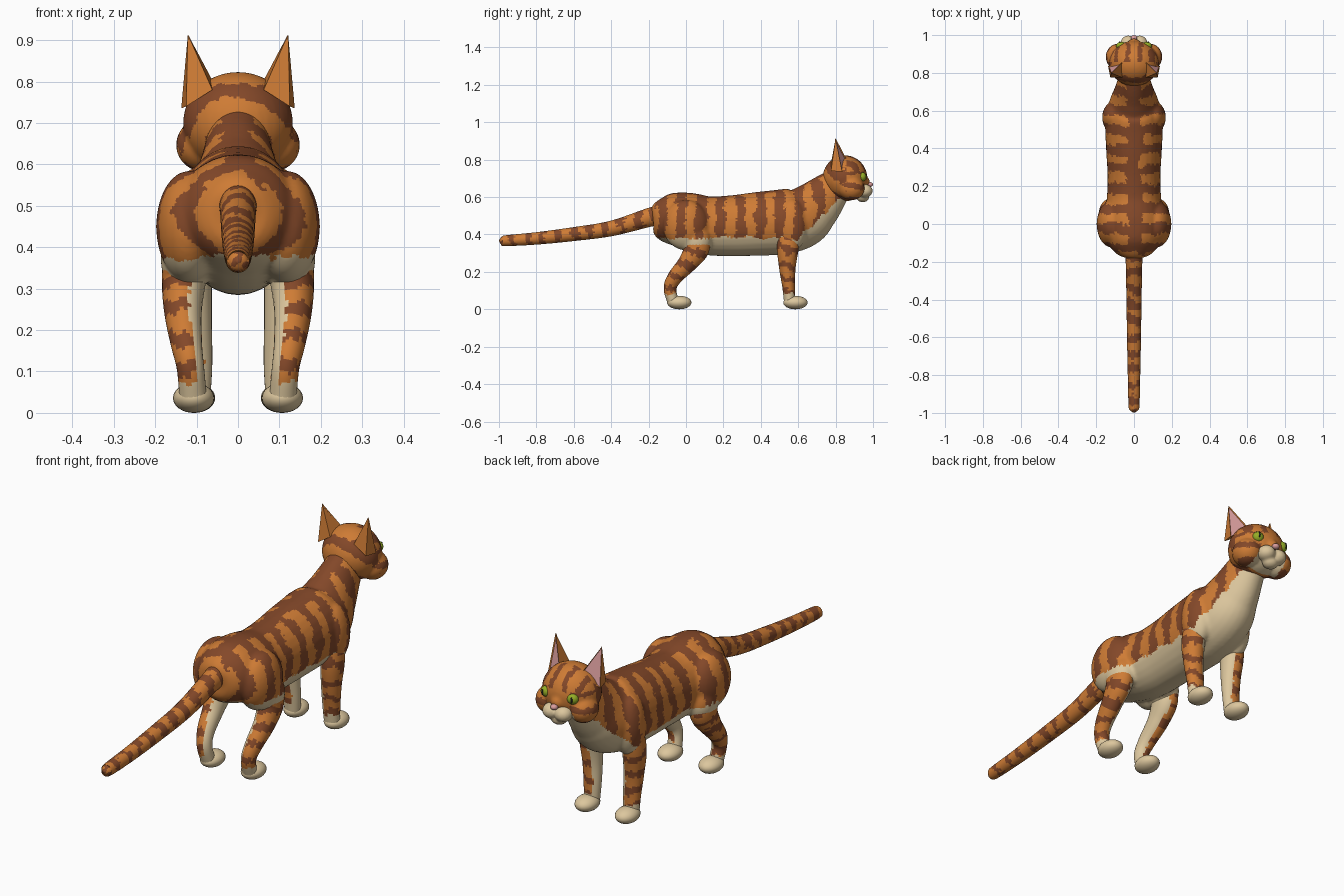
import bpy, bmesh, math
from mathutils import Vector, Matrix, noise

if "Cube" in bpy.data.objects:
    bpy.data.objects.remove(bpy.data.objects["Cube"])

# ---------- flat colours ----------
def material(name, rgb):
    m = bpy.data.materials.new(name)
    m.diffuse_color = (*rgb, 1)
    m.use_nodes = True
    m.node_tree.nodes["Principled BSDF"].inputs["Base Color"].default_value = m.diffuse_color
    return m

FUR = [material("orange fur", (0.62, 0.20, 0.035)),
       material("brown stripe", (0.23, 0.065, 0.022)),
       material("cream fur", (0.72, 0.57, 0.34))]
GREEN = material("green eye", (0.30, 0.42, 0.02))
PINK = material("pink skin", (0.70, 0.34, 0.34))
BLACK = material("dark pupil", (0.015, 0.015, 0.015))
ORANGE, BROWN, CREAM = 0, 1, 2


# ---------- helpers ----------
def ball(bm, centre, radii, seg=24):
    mat = Matrix.Translation(centre) @ Matrix.Diagonal((*radii, 1))
    bmesh.ops.create_uvsphere(bm, u_segments=seg, v_segments=seg * 2 // 3, radius=1, matrix=mat)


def smooth_path(stations, n):
    """Catmull-Rom through stations of (x, y, z, half width, half depth)."""
    p = [Vector(s) for s in stations]
    p = [p[0] * 2 - p[1]] + p + [p[-1] * 2 - p[-2]]
    out = []
    for i in range(1, len(p) - 2):
        a, b, c, d = p[i - 1:i + 3]
        for k in range(n):
            t = k / n
            out.append((b * 2 + (c - a) * t + (a * 2 - b * 5 + c * 4 - d) * t * t
                        + (b * 3 - a - c * 3 + d) * t ** 3) * 0.5)
    return out + [p[-2]]


def tube(bm, stations, n=10, sides=28):
    path = smooth_path(stations, n)
    cen = [Vector(q[:3]) for q in path]
    rings = []
    for i, q in enumerate(path):
        t = (cen[min(i + 1, len(cen) - 1)] - cen[max(i - 1, 0)]).normalized()
        side = Vector((1, 0, 0))
        side = (side - t * side.dot(t)).normalized()
        up = t.cross(side)
        w, h = max(q[3], 0.003), max(q[4], 0.003)
        rings.append([bm.verts.new(cen[i] + side * w * math.cos(a) + up * h * math.sin(a))
                      for a in (2 * math.pi * k / sides for k in range(sides))])
    for r, s in zip(rings, rings[1:]):
        for k in range(sides):
            j = (k + 1) % sides
            bm.faces.new((r[k], r[j], s[j], s[k]))
    bm.faces.new(rings[0])
    bm.faces.new(rings[-1])


def finish(bm, name, mats, rule=None, voxel=0, angle=60):
    """Make an object, optionally fuse its parts, then colour faces by a rule."""
    bmesh.ops.recalc_face_normals(bm, faces=bm.faces)
    me = bpy.data.meshes.new(name)
    bm.to_mesh(me)
    bm.free()
    ob = bpy.data.objects.new(name, me)
    bpy.context.collection.objects.link(ob)
    if voxel:
        r = ob.modifiers.new("fuse", 'REMESH')
        r.mode, r.voxel_size = 'VOXEL', voxel
        s = ob.modifiers.new("soften", 'SMOOTH')
        s.factor, s.iterations = 0.5, 5
        dg = bpy.context.evaluated_depsgraph_get()
        me = bpy.data.meshes.new_from_object(ob.evaluated_get(dg))
        ob.modifiers.clear()
        ob.data = me
        me.name = name
    me.shade_smooth()
    me.set_sharp_from_angle(angle=math.radians(angle))
    if mats:
        me.materials.clear()
        for m in mats:
            me.materials.append(m)
    if rule:
        for f in me.polygons:
            f.material_index = rule(f.center, f.normal)
    return ob


def rough(p, size=1.0):
    """Ragged offset for the fur edges."""
    return size * (0.022 * noise.noise(p * 13) + 0.013 * noise.noise(p * 55))


def wave(v, period):
    return math.cos(2 * math.pi * v / period)


# ---------- colour rules ----------
def torso_rule(p, n):
    r = rough(p)
    if p.z + r < 0.375 + 0.95 * max(0, p.y - 0.6):
        return CREAM
    if p.y > -0.13 and n.z > 0.3 and abs(p.x) + r < 0.036:
        return BROWN
    limit = -0.02 + 3.5 * max(0, 0.47 - p.z)
    return BROWN if wave(p.y + 0.125 + 0.8 * (p.z - 0.52) ** 2 + r, 0.105) > limit else ORANGE


def head_rule(p, n):
    r, x = rough(p, 0.7), abs(p.x)
    if p.y > 0.87 and x + r < 0.075 and p.z + r < 0.625:
        return CREAM
    if p.y < 0.86:                                   # arches on the back of the head
        d = math.hypot(p.x, p.z - 0.62) + r
        return BROWN if d < 0.085 or 0.14 < d < 0.178 else ORANGE
    if p.z > 0.735:                                  # forehead stripes
        return BROWN if wave(x - 0.032 + r, 0.062) > 0.25 else ORANGE
    return BROWN if x > 0.06 and wave(p.z - 0.66 + r, 0.075) > 0.2 else ORANGE


def leg_rule(p, n):
    r = rough(p)
    if p.z + r < 0.075 or n.x * math.copysign(1, p.x) + 8 * r < -0.4:
        return CREAM
    return BROWN if wave(p.z + 0.3 * p.y + 1.3 * r, 0.08) > 0.2 else ORANGE


def tail_rule(p, n):
    return BROWN if wave(p.y + 1.6 * rough(p), 0.085) + 0.5 * n.z > 0.25 else ORANGE


# ---------- torso with neck, shoulders and thighs ----------
bm = bmesh.new()
tube(bm, [(0, -0.185, 0.50, 0.02, 0.02), (0, -0.165, 0.50, 0.08, 0.08),
          (0, -0.11, 0.49, 0.13, 0.128), (0, 0.0, 0.475, 0.155, 0.15),
          (0, 0.12, 0.447, 0.145, 0.157), (0, 0.25, 0.447, 0.14, 0.163),
          (0, 0.40, 0.458, 0.148, 0.171), (0, 0.52, 0.468, 0.152, 0.174),
          (0, 0.62, 0.495, 0.137, 0.165), (0, 0.69, 0.55, 0.108, 0.14),
          (0, 0.76, 0.62, 0.085, 0.113), (0, 0.83, 0.69, 0.07, 0.08)])
for s in (-1, 1):
    ball(bm, (s * 0.103, 0.565, 0.45), (0.066, 0.085, 0.14))
    ball(bm, (s * 0.118, 0.0, 0.45), (0.08, 0.125, 0.135))
    ball(bm, (s * 0.125, 0.055, 0.37), (0.062, 0.08, 0.09))
finish(bm, "torso", FUR, torso_rule, voxel=0.009)

# ---------- tail ----------
bm = bmesh.new()
tube(bm, [(0, -0.12, 0.51, 0.05, 0.055), (0, -0.20, 0.49, 0.044, 0.05),
          (0, -0.40, 0.432, 0.040, 0.041), (0, -0.60, 0.402, 0.037, 0.037),
          (0, -0.80, 0.379, 0.033, 0.033), (0, -0.96, 0.367, 0.029, 0.029),
          (0, -0.985, 0.366, 0.022, 0.022), (0, -0.999, 0.366, 0.004, 0.004)], n=16)
finish(bm, "tail", FUR, tail_rule)

# ---------- legs and paws ----------
LEGS = {
    "front": ([(0.10, 0.56, 0.45, 0.045, 0.06), (0.112, 0.545, 0.33, 0.050, 0.058),
               (0.108, 0.542, 0.22, 0.045, 0.044), (0.103, 0.549, 0.12, 0.041, 0.034),
               (0.103, 0.555, 0.03, 0.036, 0.030)], (0.105, 0.585, 0.036)),
    "back": ([(0.122, 0.03, 0.42, 0.055, 0.08), (0.130, 0.055, 0.33, 0.054, 0.072),
              (0.133, 0.01, 0.25, 0.046, 0.052), (0.125, -0.06, 0.17, 0.038, 0.040),
              (0.115, -0.085, 0.11, 0.033, 0.034), (0.108, -0.068, 0.035, 0.033, 0.030)],
             (0.107, -0.036, 0.036)),
}
for s, side in ((-1, "left"), (1, "right")):
    for end, (stations, paw) in LEGS.items():
        bm = bmesh.new()
        tube(bm, [(s * q[0], *q[1:]) for q in stations])
        finish(bm, f"{end}_leg_{side}", FUR, leg_rule)
        bm = bmesh.new()
        ball(bm, (s * paw[0], paw[1], paw[2]), (0.05, 0.065, 0.036))
        finish(bm, f"{end}_paw_{side}", [FUR[CREAM]])

# ---------- head with cheeks and nose bridge ----------
bm = bmesh.new()
ball(bm, (0, 0.85, 0.70), (0.133, 0.12, 0.123), 32)
ball(bm, (0, 0.935, 0.68), (0.038, 0.048, 0.04))
for s in (-1, 1):
    ball(bm, (s * 0.086, 0.885, 0.647), (0.064, 0.07, 0.064))
finish(bm, "head", FUR, head_rule, voxel=0.007)

# ---------- muzzle, chin and nose ----------
bm = bmesh.new()
for s in (-1, 1):
    ball(bm, (s * 0.031, 0.955, 0.633), (0.041, 0.043, 0.036))
ball(bm, (0, 0.945, 0.60), (0.038, 0.035, 0.028))
finish(bm, "muzzle", [FUR[CREAM]], voxel=0.006)
bm = bmesh.new()
ball(bm, (0, 0.983, 0.667), (0.017, 0.017, 0.013), 16)
finish(bm, "nose", [PINK])

# ---------- eyes and ears ----------
for s, side in ((-1, "left"), (1, "right")):
    bm = bmesh.new()
    ball(bm, (s * 0.068, 0.942, 0.708), (0.027, 0.023, 0.025), 20)
    finish(bm, f"eye_{side}", [GREEN])
    bm = bmesh.new()
    ball(bm, (s * 0.076, 0.963, 0.709), (0.005, 0.003, 0.015), 12)
    finish(bm, f"pupil_{side}", [BLACK])

    # tapered ear with a sunken pink front
    bm = bmesh.new()
    inner, outer, back, rear, tip = [bm.verts.new((s * x, y, z)) for x, y, z in (
        (0.055, 0.865, 0.79), (0.137, 0.835, 0.735), (0.125, 0.775, 0.74),
        (0.062, 0.775, 0.78), (0.121, 0.80, 0.914))]
    front = bm.faces.new((inner, outer, tip))
    for a, b in ((outer, back), (back, rear), (rear, inner)):
        bm.faces.new((a, b, tip))
    bm.faces.new((rear, back, outer, inner))
    bmesh.ops.recalc_face_normals(bm, faces=bm.faces)
    bmesh.ops.inset_region(bm, faces=[front], thickness=0.006, depth=-0.006)
    front.material_index = 1
    ob = finish(bm, f"ear_{side}", None, angle=50)
    ob.data.materials.append(FUR[ORANGE])
    ob.data.materials.append(PINK)
